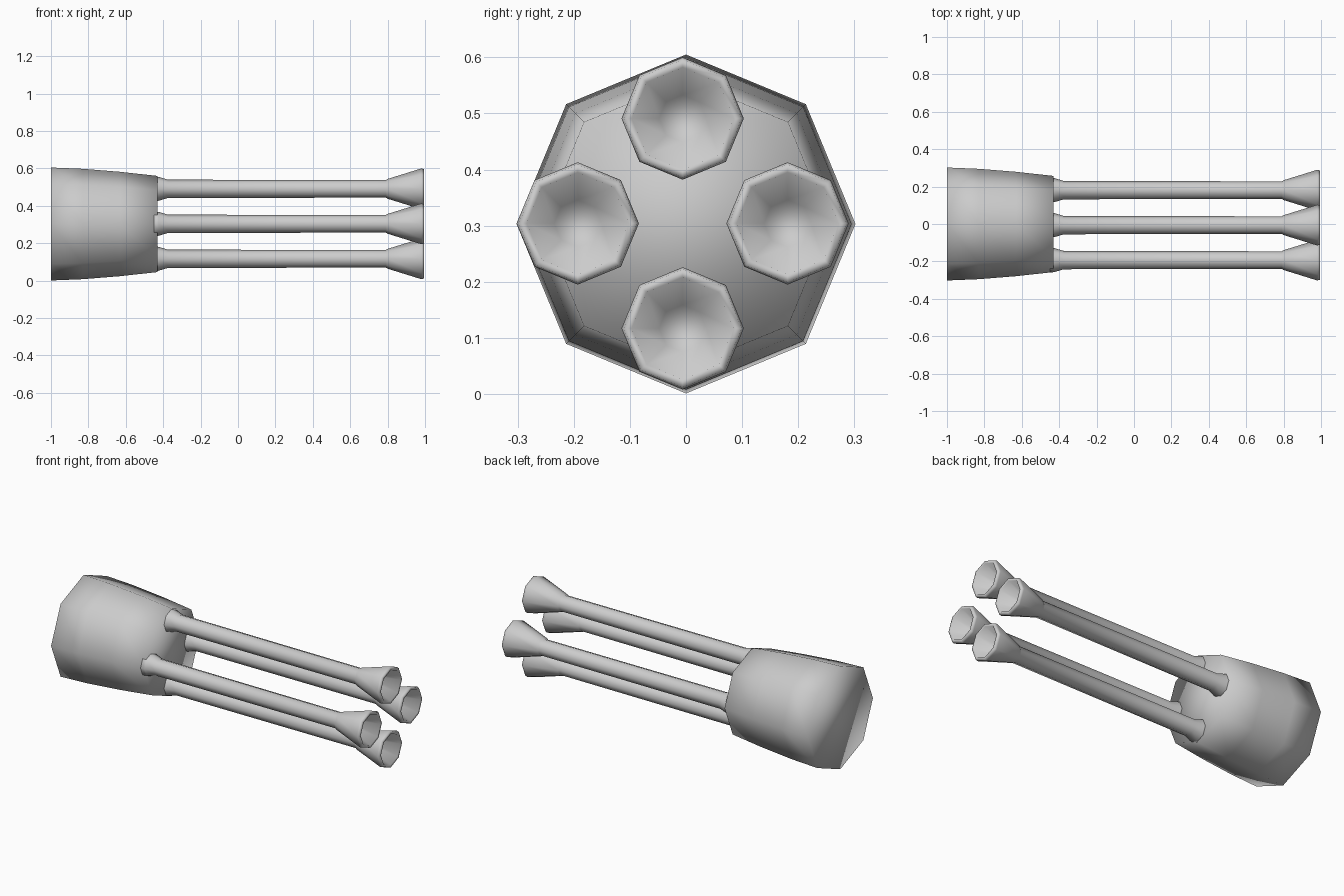
import bpy, bmesh
from math import cos, sin, pi

if "Cube" in bpy.data.objects:
    bpy.data.objects.remove(bpy.data.objects["Cube"])

SIDES = 8
CZ = 0.303


def lathe_x(name, profile, cy, cz, smooth_angle):
    """Spin (x, radius) points around an x-parallel axis, capping both ends."""
    bm = bmesh.new()
    rings = []
    for x, r in profile:
        rings.append([bm.verts.new((x, cy + r * cos(2 * pi * i / SIDES),
                                    cz + r * sin(2 * pi * i / SIDES)))
                      for i in range(SIDES)])
    for a, b in zip(rings, rings[1:]):
        for i in range(SIDES):
            j = (i + 1) % SIDES
            bm.faces.new((a[i], a[j], b[j], b[i]))
    bm.faces.new(rings[0])
    bm.faces.new(rings[-1])
    bmesh.ops.recalc_face_normals(bm, faces=bm.faces)
    mesh = bpy.data.meshes.new(name)
    bm.to_mesh(mesh)
    bm.free()
    obj = bpy.data.objects.new(name, mesh)
    bpy.context.collection.objects.link(obj)
    bpy.ops.object.select_all(action='DESELECT')
    obj.select_set(True)
    bpy.context.view_layer.objects.active = obj
    bpy.ops.object.shade_smooth_by_angle(angle=smooth_angle)
    return obj


# Slightly tapering octagonal housing
housing = [(-1.0, 0.302), (-0.83, 0.295), (-0.63, 0.279), (-0.43, 0.257)]
lathe_x("housing", housing, 0, CZ, pi)

# Four barrels: base collar, long tube, flared muzzle with rounded lip and bore
barrel = [(-0.45, 0.067), (-0.425, 0.064), (-0.375, 0.049), (0.79, 0.047),
          (0.80, 0.053), (0.98, 0.109), (0.994, 0.105), (0.994, 0.091),
          (0.84, 0.042)]
for k in range(4):
    a = k * pi / 2
    lathe_x(f"barrel_{k + 1}", barrel, -0.006 + 0.187 * cos(a),
            CZ + 0.001 + 0.187 * sin(a), pi)
